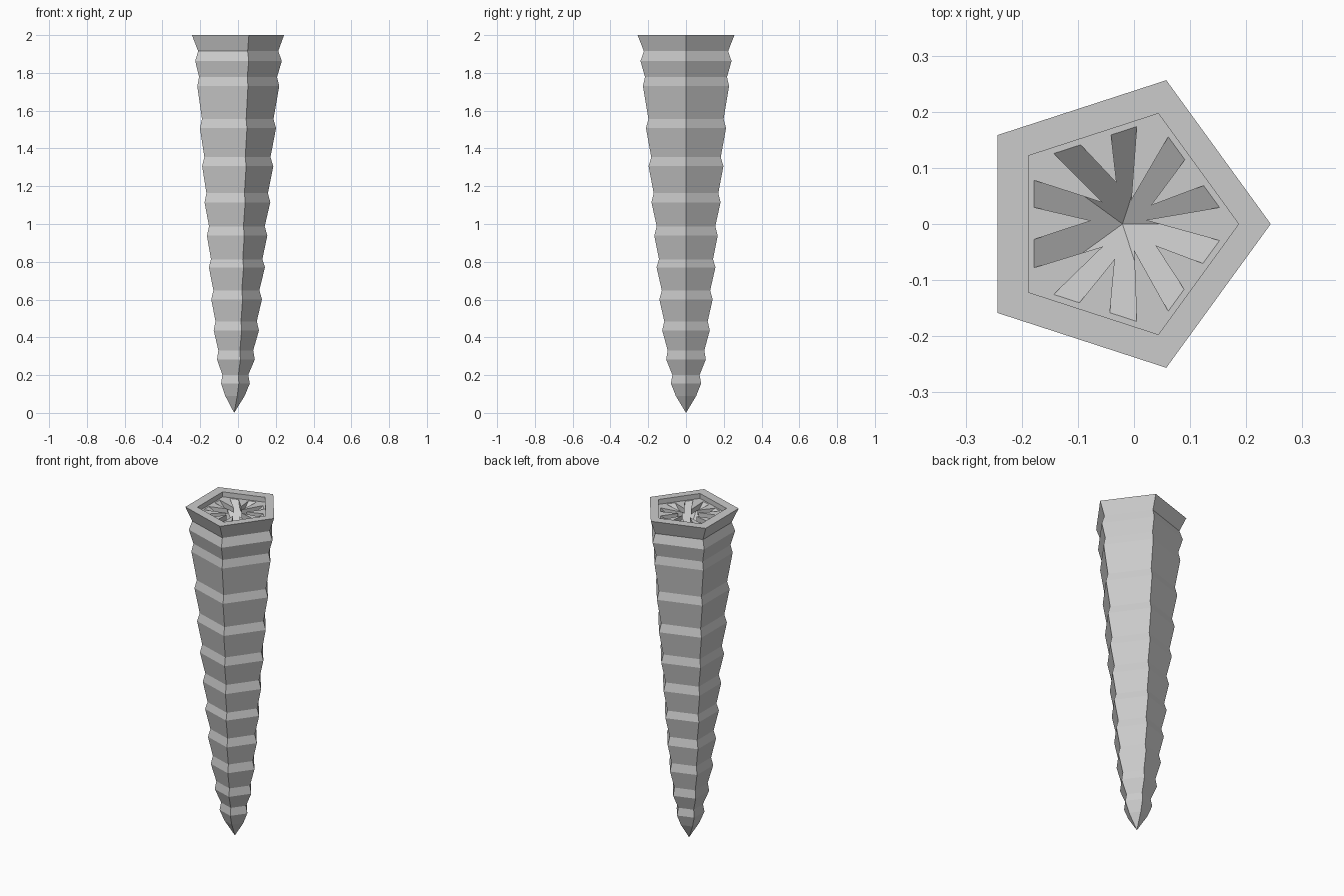
import bpy, bmesh
from math import cos, sin, tau

if "Cube" in bpy.data.objects:
    bpy.data.objects.remove(bpy.data.objects["Cube"])

CX = -0.0215   # body axis
TOP_CX = -0.0257


def pentagon(r, z, cx=CX):
    return [(cx + r * cos(tau * i / 5), r * sin(tau * i / 5), z) for i in range(5)]


def finish(bm, name):
    bmesh.ops.recalc_face_normals(bm, faces=bm.faces)
    me = bpy.data.meshes.new(name)
    bm.to_mesh(me)
    bm.free()
    ob = bpy.data.objects.new(name, me)
    bpy.context.collection.objects.link(ob)
    return ob


# Outer profile from tip to rim: (z, half depth in y)
profile = [(0.09, 0.054), (0.156, 0.080), (0.201, 0.072), (0.283, 0.105), (0.331, 0.097),
           (0.437, 0.126), (0.485, 0.115), (0.601, 0.141), (0.649, 0.128),
           (0.771, 0.156), (0.813, 0.143), (0.938, 0.168), (0.988, 0.155),
           (1.115, 0.183), (1.163, 0.171), (1.306, 0.198), (1.354, 0.184),
           (1.508, 0.212), (1.555, 0.199), (1.73, 0.228), (1.778, 0.217),
           (1.863, 0.241), (1.915, 0.223)]
TOOTH_Z = 1.97
rings = [pentagon(y / sin(tau / 5), z) for z, y in profile]
rings += [pentagon(0.2694, 2.0, TOP_CX),          # rim
          pentagon(0.2070, 2.0, -0.0205),         # rim inside edge
          pentagon(0.2070, TOOTH_Z, -0.0205),     # ledge
          pentagon(0.1944, TOOTH_Z, -0.0205)]     # mouth edge

# Ringed body with a shallow pit in the top
bm = bmesh.new()
loops = [[bm.verts.new(p) for p in ring] for ring in rings]
tip = bm.verts.new((-0.0205, 0, 0))
pit = bm.verts.new((-0.0205, 0, TOOTH_Z - 0.125))
for i in range(5):
    j = (i + 1) % 5
    bm.faces.new((tip, loops[0][j], loops[0][i]))
    for a, b in zip(loops, loops[1:]):
        bm.faces.new((a[i], a[j], b[j], b[i]))
    bm.faces.new((loops[-1][i], loops[-1][j], pit))
finish(bm, "ringed_body")

# Teeth around the mouth: alternately at a corner and mid side
tips = [(0.020, 0.007), (0.030, 0.033), (-0.005, 0.042), (-0.031, 0.073), (-0.055, 0.038),
        (-0.076, 0.006), (-0.055, -0.040), (-0.034, -0.062), (0.0, -0.046), (0.038, -0.038)]
corners = [(x, y) for x, y, _ in pentagon(0.1944, 0, -0.0205)]


def along(i, t):
    a, b = corners[i % 5], corners[(i + 1) % 5]
    return (a[0] + (b[0] - a[0]) * t, a[1] + (b[1] - a[1]) * t)


for k, point in enumerate(tips):
    i = k // 2
    if k % 2:
        outline = [along(i, 0.37), along(i, 0.62), point]
    else:
        outline = [along(i - 1, 0.84), corners[i], along(i, 0.16), point]
    bm = bmesh.new()
    base = bm.faces.new([bm.verts.new((x, y, TOOTH_Z)) for x, y in outline])
    ext = bmesh.ops.extrude_face_region(bm, geom=[base], use_keep_orig=True)
    for v in ext["geom"]:
        if isinstance(v, bmesh.types.BMVert):
            v.co.z -= 0.03
    finish(bm, f"tooth_{k + 1}")
